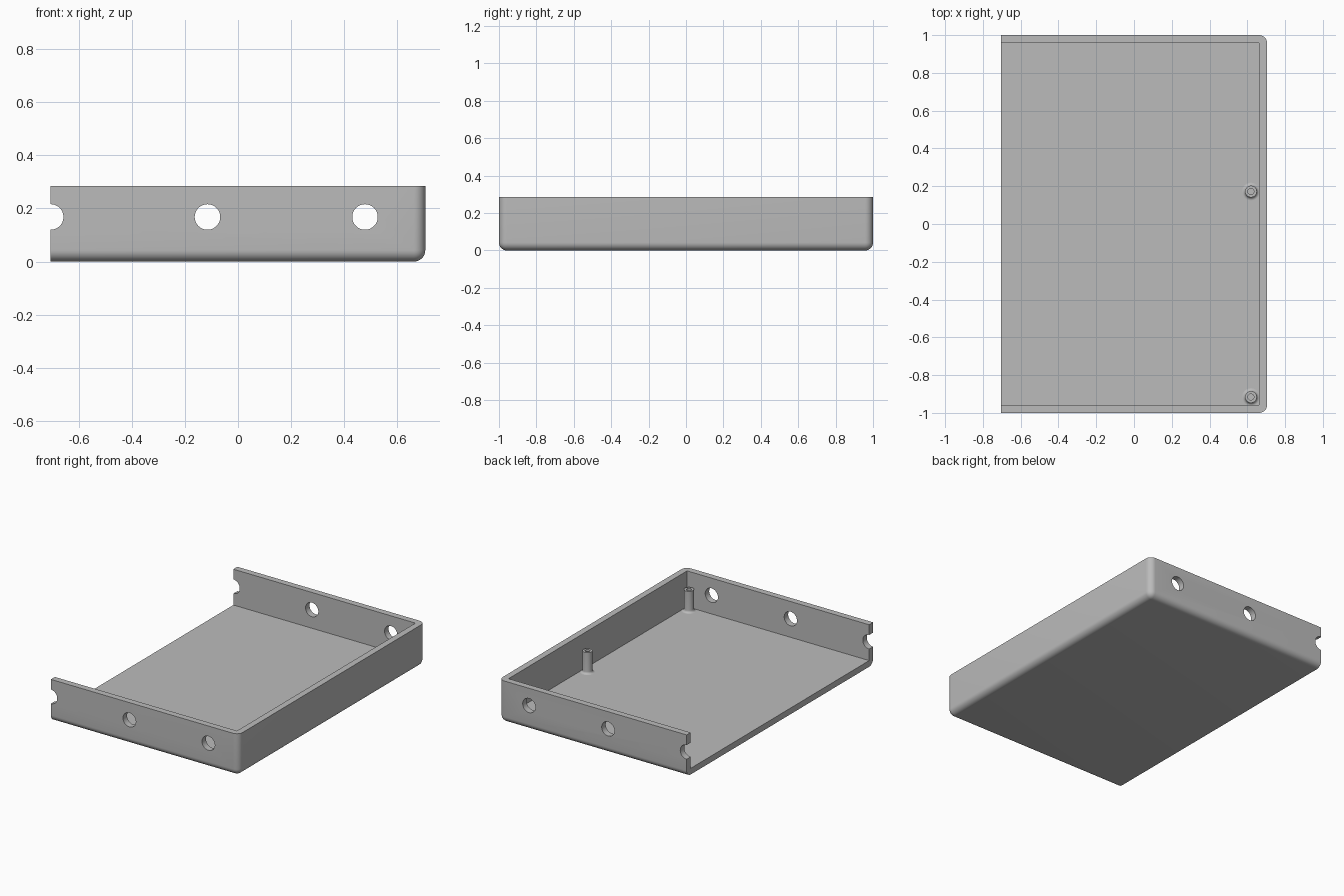
import bpy, bmesh, math

if "Cube" in bpy.data.objects:
    bpy.data.objects.remove(bpy.data.objects["Cube"], do_unlink=True)

HALF_X, HALF_Y, HEIGHT = 0.705, 1.0, 0.285
WALL, FLOOR, ROUND = 0.043, 0.042, 0.043

grey = bpy.data.materials.new("plain_grey")
grey.use_nodes = True
grey.diffuse_color = (0.5, 0.5, 0.5, 1)
grey.node_tree.nodes["Principled BSDF"].inputs["Base Color"].default_value = (0.5, 0.5, 0.5, 1)


def make_object(name, bm):
    bmesh.ops.recalc_face_normals(bm, faces=bm.faces)
    mesh = bpy.data.meshes.new(name)
    bm.to_mesh(mesh)
    bm.free()
    mesh.materials.append(grey)
    obj = bpy.data.objects.new(name, mesh)
    bpy.context.collection.objects.link(obj)
    return obj


def box(x0, x1, half_y, z0, z1):
    bm = bmesh.new()
    bmesh.ops.create_cube(bm, size=1)
    for v in bm.verts:
        v.co.x = x1 if v.co.x > 0 else x0
        v.co.y = math.copysign(half_y, v.co.y)
        v.co.z = z1 if v.co.z > 0 else z0
    return bm


def activate(obj):
    bpy.ops.object.select_all(action="DESELECT")
    obj.select_set(True)
    bpy.context.view_layer.objects.active = obj


def cut(target, cutter):
    mod = target.modifiers.new("cut", "BOOLEAN")
    mod.operation = "DIFFERENCE"
    mod.solver = "EXACT"
    mod.object = cutter
    activate(target)
    bpy.ops.object.modifier_apply(modifier=mod.name)
    bpy.data.objects.remove(cutter, do_unlink=True)


def smooth(obj):
    activate(obj)
    bpy.ops.object.shade_smooth_by_angle(angle=math.radians(35))


# Tray body: rounded along the bottom and the closed end, flat at the open end
bm = box(-HALF_X, HALF_X, HALF_Y, 0, HEIGHT)
rounded = []
for e in bm.edges:
    a, b = (v.co for v in e.verts)
    at_bottom = a.z == 0 and b.z == 0
    at_open_end = a.x < 0 and b.x < 0
    upright_closed = a.x > 0 and b.x > 0 and a.z != b.z
    if (at_bottom and not at_open_end) or upright_closed:
        rounded.append(e)
bmesh.ops.bevel(bm, geom=rounded, offset=ROUND, segments=8, profile=0.5,
                affect="EDGES", clamp_overlap=True)
tray = make_object("tray", bm)

# Hollow interior, running out through the open end
cut(tray, make_object("interior_cutter",
                      box(-HALF_X - 0.2, HALF_X - WALL, HALF_Y - WALL, FLOOR, HEIGHT + 0.2)))

# Round holes through both side walls; the first is halved by the open end
for x in (-HALF_X, -0.115, 0.478):
    bm = bmesh.new()
    bmesh.ops.create_cone(bm, cap_ends=True, segments=48, radius1=0.048,
                          radius2=0.048, depth=2.4)
    hole = make_object("hole_cutter", bm)
    hole.rotation_euler.x = math.pi / 2
    hole.location = (x, 0, 0.168)
    cut(tray, hole)
smooth(tray)

# Screw posts: hollow, with a flared foot
R, FLARE, BORE, TOP = 0.031, 0.016, 0.016, 0.187


def post(name, x, y):
    profile = [(0, 0.06), (BORE, 0.06), (BORE, TOP), (R, TOP)]
    for i in range(7):
        t = math.pi / 2 * i / 6
        profile.append((R + FLARE * (1 - math.cos(t)), FLOOR + FLARE * (1 - math.sin(t))))
    profile += [(R + FLARE, FLOOR - 0.01), (0, FLOOR - 0.01)]
    bm = bmesh.new()
    verts = [bm.verts.new((r, 0, z)) for r, z in profile]
    edges = [bm.edges.new(pair) for pair in zip(verts, verts[1:])]
    bmesh.ops.spin(bm, geom=verts + edges, cent=(0, 0, 0), axis=(0, 0, 1),
                   angle=2 * math.pi, steps=32)
    bmesh.ops.remove_doubles(bm, verts=bm.verts, dist=0.0002)
    obj = make_object(name, bm)
    obj.location = (x, y, 0)
    smooth(obj)


# The upright flare of the foot follows the wall side into the tray walls
post("middle_post", 0.619, 0.172)
post("corner_post", 0.619, -0.916)
